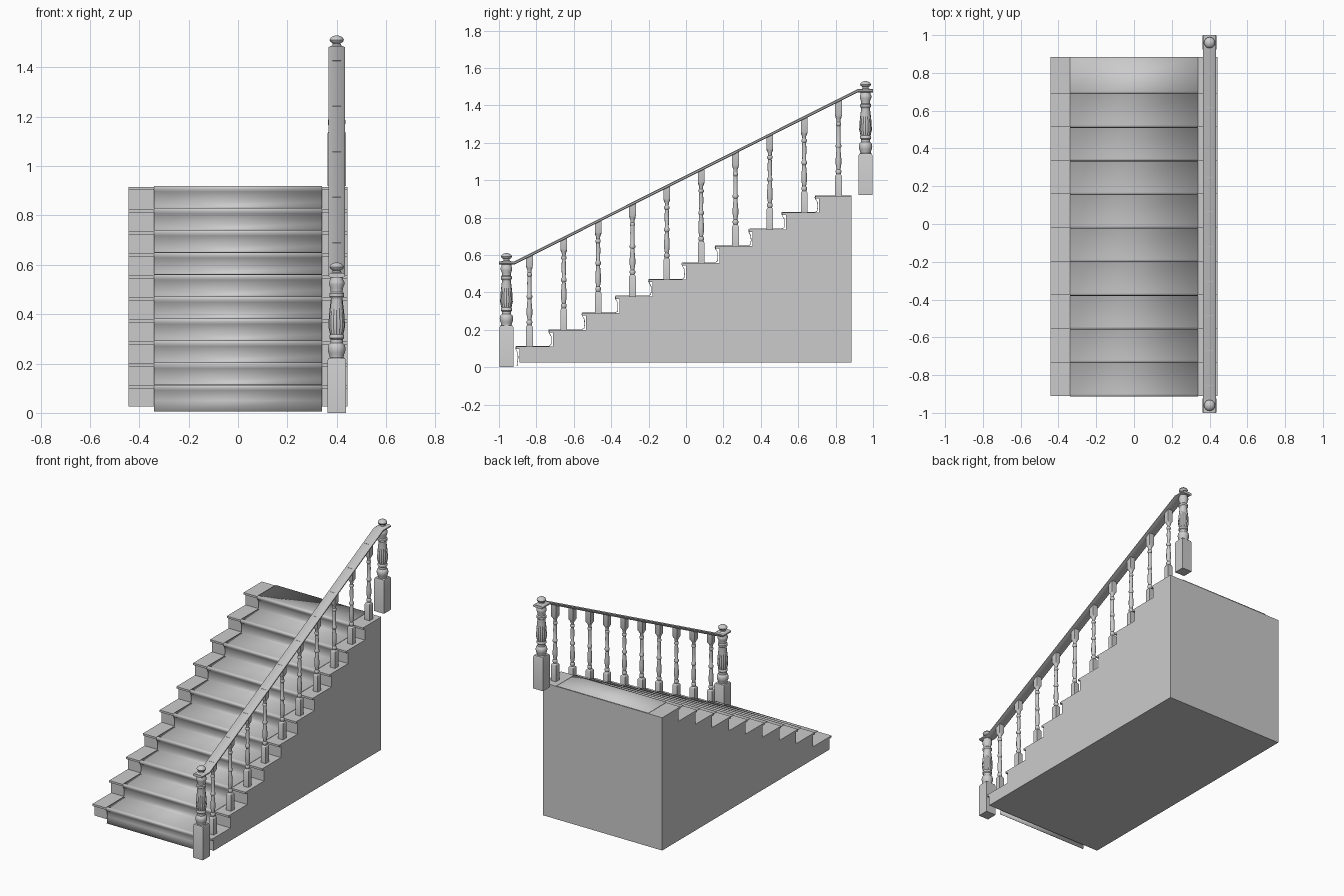
import bpy, bmesh, math

if "Cube" in bpy.data.objects:
    bpy.data.objects.remove(bpy.data.objects["Cube"])

STEPS, RUN, RISE = 10, 0.178, 0.0895
Y0, Z0, BOTTOM, BACK = -0.89, 0.11, 0.025, 0.885
HALF = 0.443
RAIL_X = 0.4


def finish(name, bm, smooth=None):
    bmesh.ops.recalc_face_normals(bm, faces=bm.faces)
    me = bpy.data.meshes.new(name)
    bm.to_mesh(me)
    bm.free()
    ob = bpy.data.objects.new(name, me)
    bpy.context.collection.objects.link(ob)
    if smooth:
        bpy.ops.object.select_all(action='DESELECT')
        ob.select_set(True)
        bpy.context.view_layer.objects.active = ob
        bpy.ops.object.shade_smooth_by_angle(angle=math.radians(smooth))
    return ob


def loft(bm, rings, closed=True, caps=True):
    rows = [[bm.verts.new(p) for p in ring] for ring in rings]
    n = len(rows[0])
    for a, b in zip(rows, rows[1:]):
        for i in range(n if closed else n - 1):
            j = (i + 1) % n
            bm.faces.new((a[i], a[j], b[j], b[i]))
    if caps:
        bm.faces.new(rows[0])
        bm.faces.new(rows[-1])


def across(points, half):
    """Extrude a side (y, z) profile across x."""
    return [[(x, y, z) for y, z in points] for x in (-half, half)]


def turned(name, y, z, profile, seg=32):
    """Turned post: rings of (height, radius, kind); s square, r round, f fluted."""
    rings = []
    for h, r, kind in profile:
        ring = []
        for i in range(seg):
            a = 2 * math.pi * i / seg
            c, s = math.cos(a), math.sin(a)
            k = r
            if kind == 's':
                k = r / max(abs(c), abs(s))
            elif kind == 'f' and i % 2:
                k = r * 0.92
            ring.append((RAIL_X + k * c, y + k * s, z + h))
        rings.append(ring)
    bm = bmesh.new()
    loft(bm, rings)
    return finish(name, bm, 40)


# Solid stepped body with projecting tread noses
side = [(BACK, BOTTOM), (Y0, BOTTOM)]
for i in range(STEPS):
    y, z = Y0 + i * RUN, Z0 + i * RISE
    side += [(y, z - 0.013), (y - 0.02, z - 0.013), (y - 0.02, z)]
    side.append((y + RUN if i < STEPS - 1 else BACK, z))
bm = bmesh.new()
loft(bm, across(side, HALF))
finish("stair_body", bm)

# Carpet runner draped over treads and risers
path = [(Y0 - 0.014, 0.005)]
for i in range(STEPS):
    y, z = Y0 + i * RUN, Z0 + i * RISE
    path += [(y - 0.008, z - 0.06), (y - 0.009, z - 0.035), (y - 0.018, z - 0.018),
             (y - 0.023, z - 0.008), (y - 0.021, z + 0.002), (y - 0.01, z + 0.003)]
    if i < STEPS - 1:
        path += [(y + RUN - 0.02, z + 0.003), (y + RUN - 0.01, z + 0.01)]
    else:
        path.append((BACK, z + 0.003))
bm = bmesh.new()
loft(bm, across(path, 0.34), closed=False, caps=False)
carpet = finish("carpet_runner", bm, 50)
mod = carpet.modifiers.new("thickness", 'SOLIDIFY')
mod.thickness = 0.003
mod.offset = 0

# Newel posts at both ends
newel = [(0, .037, 's'), (.212, .037, 's'), (.222, .033, 's'), (.224, .028, 'r'),
         (.235, .029, 'r'), (.245, .034, 'r'), (.262, .036, 'r'), (.277, .032, 'r'),
         (.283, .025, 'r'), (.298, .025, 'r'), (.303, .030, 'r'), (.312, .030, 'r'),
         (.318, .027, 'f'), (.35, .034, 'f'), (.40, .031, 'f'), (.46, .024, 'f'),
         (.466, .024, 'r'), (.472, .030, 'r'), (.484, .030, 'r'), (.49, .024, 'r'),
         (.505, .025, 'r'), (.52, .031, 'r'), (.532, .031, 'r'), (.54, .026, 'r'),
         (.566, .026, 'r'), (.570, .017, 'r'), (.578, .016, 'r'), (.584, .026, 'r'),
         (.592, .029, 'r'), (.600, .025, 'r'), (.607, .015, 'r'), (.610, .004, 'r')]
turned("newel_front", -0.96, 0, newel)
turned("newel_back", 0.96, 0.92, newel)


# Balusters, one per tread, tops meeting the rail
def rail_z(y):
    return 0.558 + (y + 0.917) * 0.5017


for i in range(STEPS):
    y, z = -0.837 + i * 0.1836, Z0 + i * RISE
    top = rail_z(y) - z
    profile = [(0, .018, 's'), (.105, .018, 's'), (.113, .014, 's'), (.116, .011, 'r'),
               (.125, .015, 'r'), (.135, .015, 'r'), (.142, .010, 'r'), (.17, .015, 'r'),
               (.20, .015, 'r'), (.255, .010, 'r'), (.262, .015, 'r'), (.272, .015, 'r'),
               (.28, .010, 'r'), (.34, .012, 'r'), (.375, .010, 'r'), (.38, .014, 'r'),
               (.39, .014, 'r'), (.395, .010, 'r'), (.41, .011, 'r'), (.42, .016, 'r'),
               (.432, .018, 's'), (top, .018, 's')]
    turned(f"baluster_{i + 1}", y, z, profile, 16)

# Handrail with level ends over the newels
section = [(-.034, -.005), (-.026, -.009), (.026, -.009), (.034, -.005),
           (.034, .003), (.026, .008), (-.026, .008), (-.034, .003)]
stations = [(-1, .558), (-.917, .558), (.917, 1.478), (1, 1.478)]
bm = bmesh.new()
loft(bm, [[(RAIL_X + x, y, z + h) for x, h in section] for y, z in stations])
finish("handrail", bm, 35)
